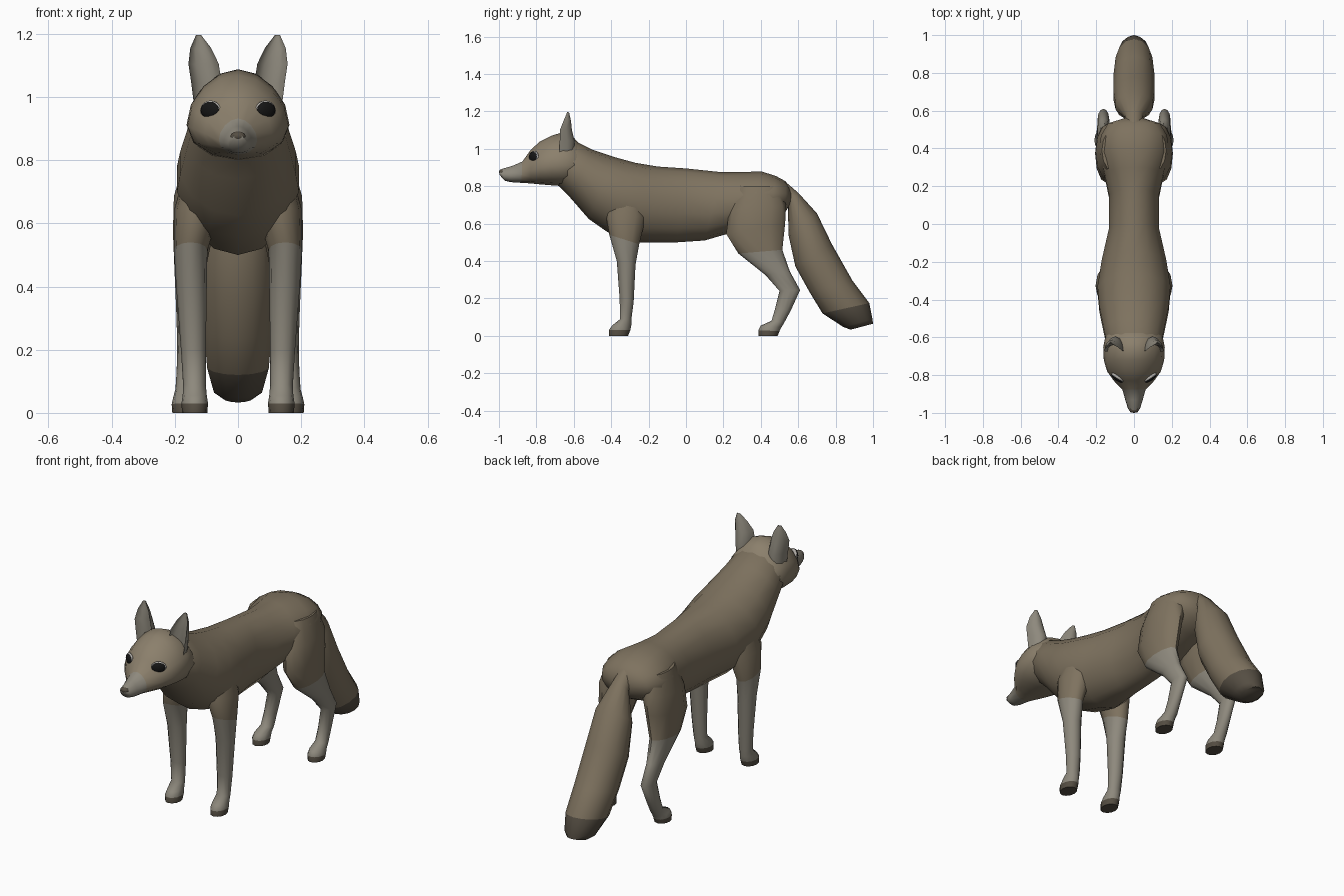
import bpy, bmesh, math
from mathutils import Matrix, Vector


def material(name, rgb):
    m = bpy.data.materials.new(name)
    m.diffuse_color = (*rgb, 1)
    return m


FUR = material("brown_fur", (0.21, 0.17, 0.115))
FACE = material("face_fur", (0.26, 0.215, 0.15))
GREY = material("grey_fur", (0.27, 0.25, 0.205))
DARK = material("dark_fur", (0.09, 0.075, 0.055))
BLACK = material("black", (0.008, 0.008, 0.008))
PALE = material("eye_rim", (0.45, 0.43, 0.4))


def finish(bm, name, mats, mirror=False):
    bmesh.ops.recalc_face_normals(bm, faces=bm.faces[:])
    mesh = bpy.data.meshes.new(name)
    bm.to_mesh(mesh)
    bm.free()
    ob = bpy.data.objects.new(name, mesh)
    bpy.context.collection.objects.link(ob)
    for m in mats:
        mesh.materials.append(m)
    bpy.ops.object.select_all(action='DESELECT')
    ob.select_set(True)
    bpy.context.view_layer.objects.active = ob
    bpy.ops.object.shade_smooth_by_angle(angle=math.radians(55))
    if mirror:
        ob.modifiers.new("Mirror", 'MIRROR')
    return ob


def loft(name, sections, mats, bands=(), sides=14, bias=0.0, hollow=False, mirror=False):
    """Each section: (y, z) of one edge, (y, z) of the opposite edge, centre x, half width."""
    bm = bmesh.new()
    rings = []
    for ya, za, yb, zb, cx, hw in sections:
        mid = Vector((cx, (ya + yb) / 2, (za + zb) / 2))
        half = Vector((0, (ya - yb) / 2, (za - zb) / 2))
        ring = []
        for i in range(sides):
            a = 2 * math.pi * i / sides
            t, s = math.cos(a), math.sin(a)
            w = hw * s * (1 - bias * t)
            if hollow and t > 0:
                t *= -0.5
            ring.append(bm.verts.new(mid + half * t + Vector((w, 0, 0))))
        rings.append(ring)
    for k, (r0, r1) in enumerate(zip(rings, rings[1:])):
        idx = sum(k >= b for b in bands)
        for i in range(sides):
            j = (i + 1) % sides
            bm.faces.new((r0[i], r0[j], r1[j], r1[i])).material_index = idx
    bm.faces.new(rings[0])
    bm.faces.new(rings[-1]).material_index = len(bands)
    return finish(bm, name, mats, mirror)


def ball(name, loc, radii, mat, turn=0, mirror=False):
    bm = bmesh.new()
    mtx = Matrix.Translation(loc) @ Matrix.Rotation(turn, 4, 'Z') @ Matrix.Diagonal((*radii, 1))
    bmesh.ops.create_uvsphere(bm, u_segments=16, v_segments=10, radius=1, matrix=mtx)
    return finish(bm, name, [mat], mirror)


# Neck, chest, belly and rump
loft("body", [
    (-.63, 1.04, -.73, .84, 0, .12),
    (-.58, 1.035, -.68, .80, 0, .15),
    (-.50, .995, -.62, .74, 0, .165),
    (-.38, .955, -.52, .625, 0, .188),
    (-.27, .925, -.42, .555, 0, .198),
    (-.15, .905, -.25, .50, 0, .175),
    (0, .895, -.05, .50, 0, .135),
    (.19, .875, .10, .51, 0, .135),
    (.30, .875, .22, .545, 0, .16),
    (.40, .88, .33, .58, 0, .185),
    (.48, .855, .45, .62, 0, .18),
    (.535, .825, .53, .66, 0, .14),
    (.565, .77, .555, .70, 0, .05)], [FUR])

# Head with tapering muzzle
loft("head", [
    (-.998, .882, -.996, .86, 0, .018),
    (-.983, .893, -.97, .83, 0, .032),
    (-.93, .908, -.94, .822, 0, .044),
    (-.875, .932, -.88, .818, 0, .06),
    (-.83, .995, -.83, .815, 0, .105),
    (-.78, 1.04, -.78, .81, 0, .14),
    (-.72, 1.07, -.72, .805, 0, .157),
    (-.66, 1.088, -.65, .80, 0, .16),
    (-.60, 1.06, -.58, .82, 0, .148),
    (-.54, .99, -.54, .85, 0, .10)], [GREY, FACE], bands=(3,), bias=0.2)

# Hollow pointed ears
loft("ear", [
    (-.75, .99, -.60, .97, .10, .04),
    (-.755, 1.05, -.595, 1.04, .10, .048),
    (-.735, 1.11, -.61, 1.10, .109, .048),
    (-.69, 1.16, -.615, 1.15, .118, .033),
    (-.645, 1.198, -.625, 1.195, .125, .008)], [GREY], sides=12, hollow=True, mirror=True)

# Eyes with pale rims, and nose
turn = math.radians(35)
ball("eye_rim", (.087, -.812, .958), (.039, .012, .031), PALE, turn, True)
ball("eye", (.089, -.817, .958), (.035, .013, .027), BLACK, turn, True)
ball("nose", (0, -.984, .876), (.024, .016, .015), DARK)

# Front legs and paws
loft("front_leg", [
    (-.39, .80, -.23, .78, .10, .06),
    (-.43, .65, -.215, .63, .13, .073),
    (-.41, .54, -.25, .49, .150, .053),
    (-.37, .40, -.27, .38, .147, .048),
    (-.355, .20, -.28, .18, .141, .039),
    (-.352, .09, -.292, .09, .138, .036),
    (-.395, .055, -.292, .06, .137, .038),
    (-.413, .03, -.298, .03, .137, .042),
    (-.412, 0, -.31, 0, .137, .040)],
    [FUR, GREY, DARK], bands=(2, 7), sides=12, mirror=True)

# Hind legs with thigh, hock and paw
loft("hind_leg", [
    (.28, .80, .50, .80, .11, .06),
    (.23, .67, .535, .70, .13, .073),
    (.215, .545, .53, .60, .142, .064),
    (.28, .44, .515, .46, .152, .049),
    (.425, .325, .555, .345, .160, .036),
    (.50, .24, .61, .245, .162, .031),
    (.475, .14, .56, .135, .164, .030),
    (.457, .08, .525, .07, .165, .033),
    (.40, .055, .51, .045, .167, .038),
    (.387, .03, .50, .025, .168, .042),
    (.388, 0, .49, 0, .168, .040)],
    [FUR, GREY, DARK], bands=(3, 9), sides=12, mirror=True)

# Bushy tail with dark tip
loft("tail", [
    (.53, .825, .50, .73, 0, .04),
    (.60, .765, .545, .70, 0, .05),
    (.70, .655, .548, .54, 0, .10),
    (.78, .49, .585, .37, 0, .112),
    (.89, .295, .66, .235, 0, .11),
    (.98, .175, .73, .12, 0, .10),
    (.997, .09, .84, .048, 0, .078),
    (1.0, .065, .88, .033, 0, .05)], [FUR, DARK], bands=(5,))
